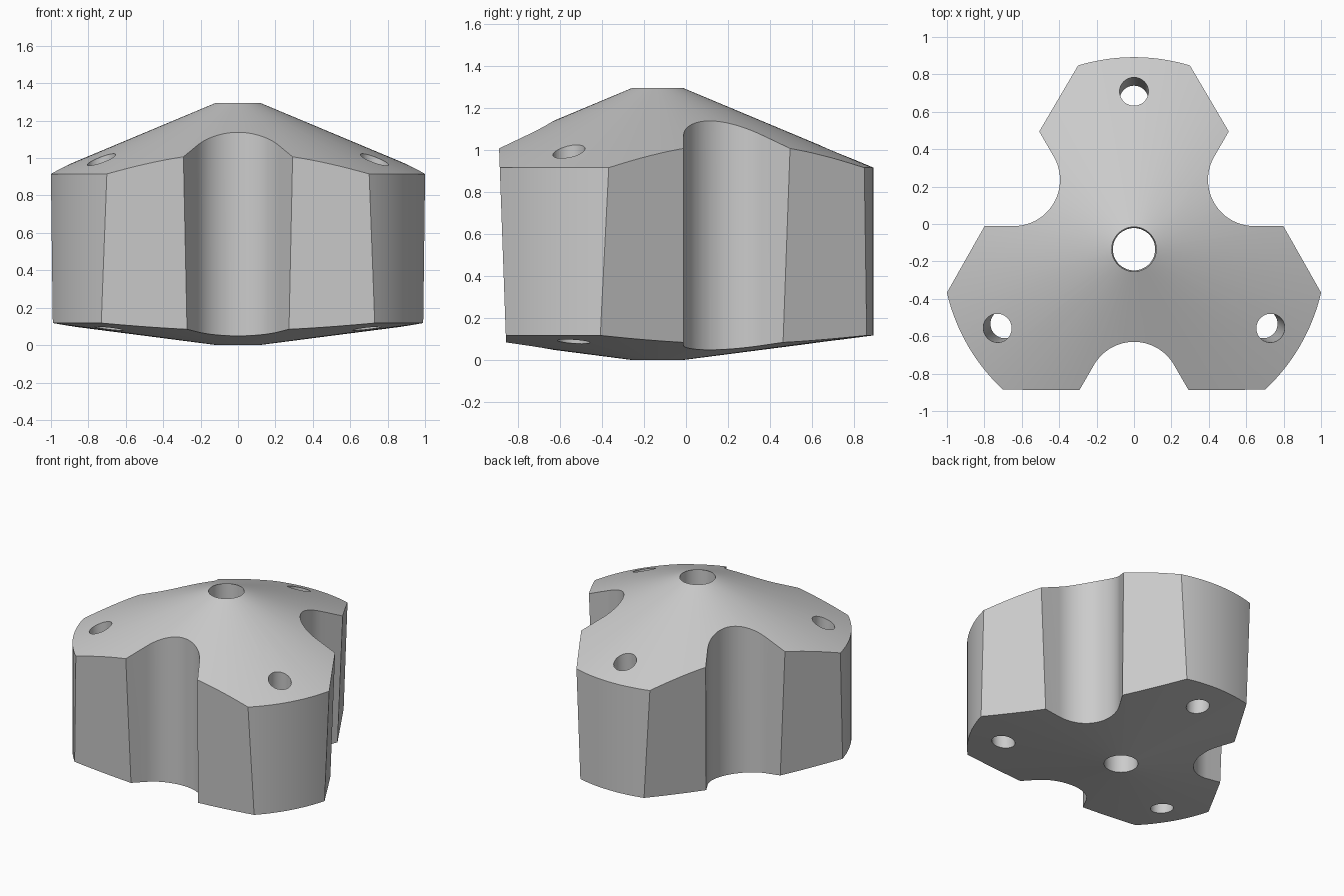
import bpy, bmesh, math
from mathutils import Matrix, Vector

if "Cube" in bpy.data.objects:
    bpy.data.objects.remove(bpy.data.objects["Cube"], do_unlink=True)

AXIS_Y = -0.135   # the three-fold axis stands at this y
OUTER = 1.027     # radius of the turned blank

grey = bpy.data.materials.new("plain grey")
grey.use_nodes = True
colour = (0.6, 0.6, 0.6, 1)
grey.diffuse_color = colour
grey.node_tree.nodes["Principled BSDF"].inputs["Base Color"].default_value = colour


def add_object(name, bm):
    bmesh.ops.recalc_face_normals(bm, faces=bm.faces)
    mesh = bpy.data.meshes.new(name)
    bm.to_mesh(mesh)
    bm.free()
    mesh.materials.append(grey)
    obj = bpy.data.objects.new(name, mesh)
    bpy.context.collection.objects.link(obj)
    return obj


def prism(name, points, direction, turn):
    """Extrude a closed outline and turn it about the axis."""
    bm = bmesh.new()
    face = bm.faces.new([bm.verts.new(p) for p in points])
    extruded = bmesh.ops.extrude_face_region(bm, geom=[face])["geom"]
    moved = [g for g in extruded if isinstance(g, bmesh.types.BMVert)]
    bmesh.ops.translate(bm, verts=moved, vec=direction)
    bmesh.ops.transform(bm, matrix=turn, verts=bm.verts)
    return add_object(name, bm)


def hole_cutter(name, low, high, radius, turn):
    low, high = Vector(low), Vector(high)
    way = high - low
    place = Matrix.Translation((low + high) / 2) @ way.to_track_quat("Z", "Y").to_matrix().to_4x4()
    bm = bmesh.new()
    bmesh.ops.create_cone(bm, cap_ends=True, segments=48, radius1=radius, radius2=radius,
                          depth=way.length * 1.5, matrix=turn @ place)
    return add_object(name, bm)


# Turned blank: conical top, shallow conical base and a central bore
bm = bmesh.new()
profile = [(0.113, 0), (OUTER, 0.118), (OUTER, 0.915), (0.119, 1.295)]
ring = [bm.verts.new((r, 0, z)) for r, z in profile]
edges = [bm.edges.new((ring[i], ring[(i + 1) % 4])) for i in range(4)]
bmesh.ops.spin(bm, geom=ring + edges, cent=(0, 0, 0), axis=(0, 0, 1),
               angle=math.tau, steps=144, use_merge=False)
bmesh.ops.remove_doubles(bm, verts=bm.verts, dist=1e-4)
body = add_object("three_lobed_body", bm)

# Drafted flats, rounded grooves and leaning holes, repeated three times
flat_outline = [(-1.5, -0.71, -0.2), (-1.5, -0.764, 1.3), (-1.5, -1.5, 1.3), (-1.5, -1.5, -0.2)]
groove_r, groove_y = 0.247, -0.742
arc = [math.radians(30 + 120 * i / 32) for i in range(33)]
groove_outline = [(0.55, -1.2, -0.2)]
groove_outline += [(groove_r * math.cos(a), groove_y + groove_r * math.sin(a), -0.2) for a in arc]
groove_outline += [(-0.55, -1.2, -0.2)]

cutters = []
for k in range(3):
    turn = Matrix.Translation((0, AXIS_Y, 0)) @ Matrix.Rotation(math.tau * k / 3, 4, "Z")
    cutters += [
        prism("flat_cutter", flat_outline, (3, 0, 0), turn),
        prism("groove_cutter", groove_outline, (0, 0, 2), turn),
        hole_cutter("hole_cutter", (0, 0.797, 0.09), (0, 0.843, 0.99), 0.077, turn),
    ]
body.data.transform(Matrix.Translation((0, AXIS_Y, 0)))

bpy.ops.object.select_all(action="DESELECT")
bpy.context.view_layer.objects.active = body
body.select_set(True)
for cutter in cutters:
    cutter.hide_render = True
    cut = body.modifiers.new("cut", "BOOLEAN")
    cut.operation = "DIFFERENCE"
    cut.solver = "EXACT"
    cut.object = cutter
    bpy.ops.object.modifier_apply(modifier=cut.name)
    bpy.data.objects.remove(cutter, do_unlink=True)

bpy.ops.object.shade_smooth_by_angle(angle=math.radians(25))
